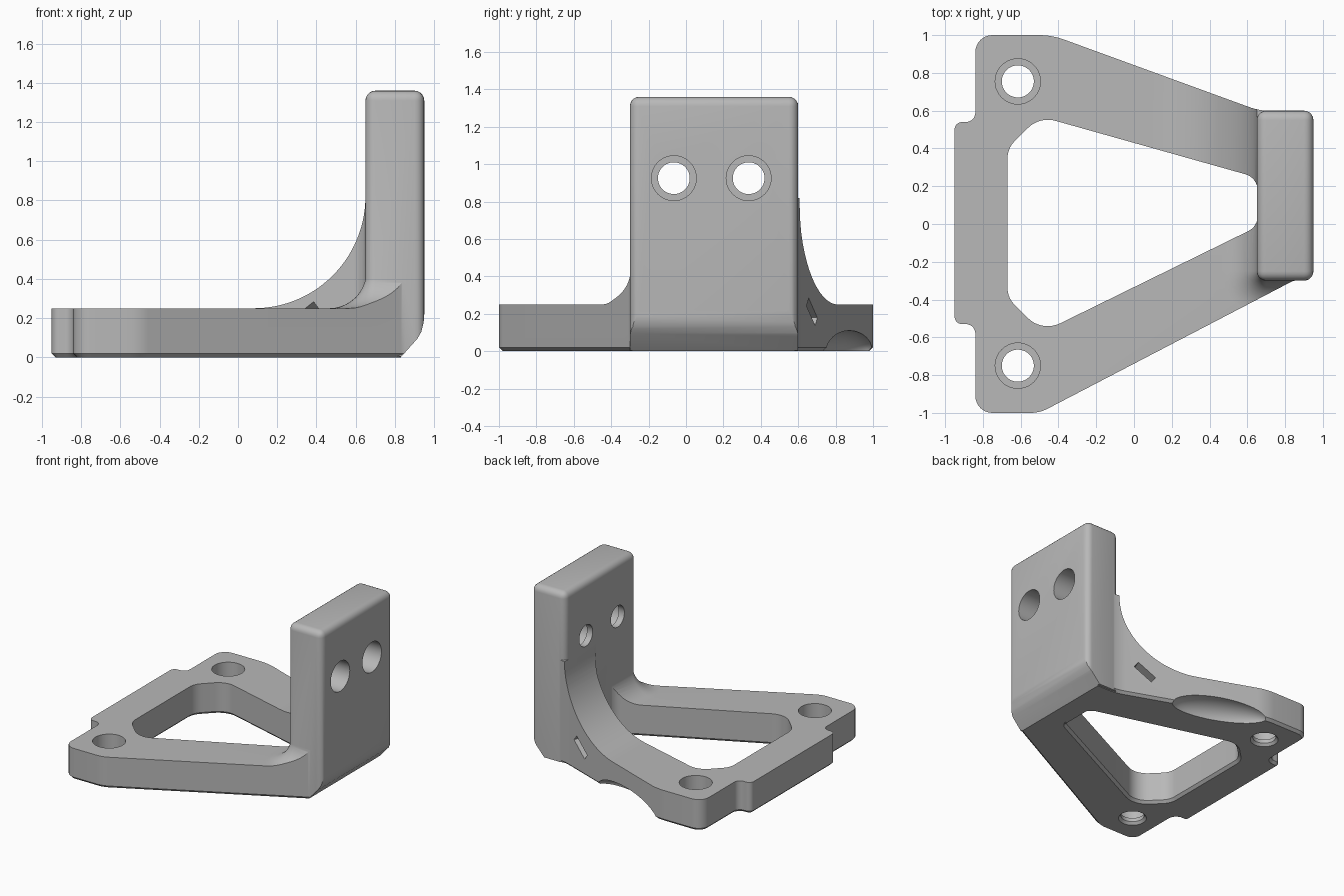
import bpy, bmesh, math
from mathutils import Matrix, Vector

if "Cube" in bpy.data.objects:
    bpy.data.objects.remove(bpy.data.objects["Cube"], do_unlink=True)

grey = bpy.data.materials.new("plain grey")
grey.use_nodes = True
grey.diffuse_color = (0.48, 0.48, 0.48, 1)
grey.node_tree.nodes["Principled BSDF"].inputs["Base Color"].default_value = (0.48, 0.48, 0.48, 1)


def finish(name, bm, matrix=Matrix()):
    bmesh.ops.recalc_face_normals(bm, faces=bm.faces[:])
    bm.transform(matrix)
    mesh = bpy.data.meshes.new(name)
    bm.to_mesh(mesh)
    bm.free()
    mesh.materials.append(grey)
    obj = bpy.data.objects.new(name, mesh)
    bpy.context.collection.objects.link(obj)
    return obj


def round_poly(corners, steps=8):
    """Outline through (x, y, radius) corners, each rounded with an arc."""
    pts = []
    for i, (x, y, r) in enumerate(corners):
        p = Vector((x, y))
        a = (Vector(corners[i - 1][:2]) - p).normalized()
        b = (Vector(corners[(i + 1) % len(corners)][:2]) - p).normalized()
        half = a.angle(b) / 2
        centre = p + (a + b).normalized() * r / math.sin(half)
        start = p + a * r / math.tan(half) - centre
        end = p + b * r / math.tan(half) - centre
        sweep = math.atan2(start.cross(end), start.dot(end))
        for k in range(steps + 1):
            pts.append(centre + Matrix.Rotation(sweep * k / steps, 2) @ start)
    return pts


def loft(name, rings, matrix=Matrix()):
    """Closed solid through (outline, height) rings."""
    bm = bmesh.new()
    loops = [[bm.verts.new((p[0], p[1], z)) for p in pts] for pts, z in rings]
    n = len(loops[0])
    for lo, hi in zip(loops, loops[1:]):
        for i in range(n):
            bm.faces.new((lo[i], lo[(i + 1) % n], hi[(i + 1) % n], hi[i]))
    bm.faces.new(loops[0][::-1])
    bm.faces.new(loops[-1])
    return finish(name, bm, matrix)


def prism(name, pts, z0, z1, matrix=Matrix()):
    return loft(name, [(pts, z0), (pts, z1)], matrix)


def box(name, lo, hi):
    return prism(name, [(lo[0], lo[1]), (hi[0], lo[1]), (hi[0], hi[1]), (lo[0], hi[1])], lo[2], hi[2])


def combine(obj, other, operation):
    mod = obj.modifiers.new("combine", "BOOLEAN")
    mod.operation, mod.solver, mod.object = operation, "EXACT", other
    bpy.context.view_layer.objects.active = obj
    bpy.ops.object.modifier_apply(modifier=mod.name)
    bpy.data.objects.remove(other, do_unlink=True)


def bevel(obj, test, offset, segments):
    bm = bmesh.new()
    bm.from_mesh(obj.data)
    edges = [e for e in bm.edges if test(e)]
    bmesh.ops.bevel(bm, geom=edges, offset=offset, segments=segments, profile=0.5, affect="EDGES")
    bm.to_mesh(obj.data)
    bm.free()


def fillet(r, steps=20):
    """Concave quarter arc as (distance from wall, height above floor)."""
    angles = [math.pi / 2 * k / steps for k in range(steps + 1)]
    return [(r - r * math.sin(t), r - r * math.cos(t)) for t in angles]


def stepped_hole(profile, matrix):
    ring = [(math.cos(math.tau * k / 40), math.sin(math.tau * k / 40)) for k in range(40)]
    return loft("hole_cutter", [([(x * r, y * r) for x, y in ring], z) for r, z in profile], matrix)


TOP = 0.25
WALL = 0.65
SIDE = Matrix.Rotation(math.pi / 2, 4, "X")  # drawn (x, z), extruded along -y

# Base footprint with the triangular window
footprint = round_poly([
    (-.84, -1, .09), (-.5, -1, .2), (.85, -.297, .1), (.945, -.297, .05),
    (.945, .597, .05), (.67, .597, .4), (-.435, 1, .4), (-.84, 1, .09),
    (-.84, .54, .05), (-.95, .54, .04), (-.95, -.53, .04), (-.84, -.53, .05)])
window = round_poly([
    (-.67, .4, .13), (-.67, -.39, .13), (-.487, -.573, .15),
    (.655, -.013, .09), (.655, .245, .09), (-.5, .57, .15)])
bracket = prism("bracket", footprint, 0, 1.3)
combine(bracket, prism("window_cutter", window, -.1, 1.5), "DIFFERENCE")
bevel(bracket, lambda e: all(abs(v.co.z) < 1e-4 for v in e.verts)
      and len(e.link_faces) == 2 and e.calc_face_angle(0) > 0.5, 0.02, 1)

# Height envelope: flat slab, large gusset on one arm, small fillet round the upright
envelope = box("envelope", (-1.2, -1.2, -.2), (1.2, 1.2, TOP))
arc = fillet(0.57, 28)
side = [(WALL - d, TOP + h) for d, h in arc]
side += [(.75, side[-1][1]), (.75, .15), (side[0][0], .15)]
combine(envelope, prism("gusset", side, -1.1, -.1, SIDE), "UNION")


def wall_ring(d):
    return round_poly([(WALL - d, -.3 - d, .05 + d), (.95 + d, -.3 - d, .05 + d),
                       (.95 + d, .6 + d, .05 + d), (WALL - d, .6 + d, .05 + d)])


arc = fillet(0.19, 10)
rings = [(wall_ring(arc[0][0] - .005), .1)]
rings += [(wall_ring(d - .005), TOP + h) for d, h in arc]
combine(envelope, loft("wall_fillet", rings), "UNION")
combine(bracket, envelope, "INTERSECT")

# Upright wall with softened edges
upright = box("upright", (WALL, -.3, .004), (.95, .6, 1.36))
bevel(upright, lambda e: max(v.co.z for v in e.verts) > 1, 0.05, 5)
combine(bracket, upright, "UNION")

# Sloped heel under the upright
heel = [(.82, -.01), (.83, 0), (.915, .095), (.935, .13), (.947, .18), (.951, .23), (1.2, .23), (1.2, -.01)]
combine(bracket, prism("heel_cutter", heel, -1, 1, SIDE), "DIFFERENCE")

# Counterbored screw holes in the base and the upright
for y in (-.75, .755):
    profile = [(.107, -.005), (.085, .02), (.085, .05), (.12, .05), (.12, .4)]
    combine(bracket, stepped_hole(profile, Matrix.Translation((-.615, y, 0))), "DIFFERENCE")
for y in (-.065, .335):
    profile = [(.085, -.1), (.085, .05), (.12, .05), (.12, .5)]
    place = Matrix.Translation((WALL, y, .925)) @ Matrix.Rotation(math.pi / 2, 4, "Y")
    combine(bracket, stepped_hole(profile, place), "DIFFERENCE")

# Tie slot through the gusseted arm
along_arm = Matrix.Rotation(math.radians(-20), 4, "Z")
slot = box("slot_cutter", (-.085, -.5, -.027), (.085, .5, .027))
slot.data.transform(Matrix.Translation((.46, .673, .21)) @ along_arm
                    @ Matrix.Rotation(math.radians(-38), 4, "Y"))
combine(bracket, slot, "DIFFERENCE")

# Scoop under the outer edge of the same arm
bm = bmesh.new()
bmesh.ops.create_uvsphere(bm, u_segments=40, v_segments=20, radius=1)
scoop = finish("scoop_cutter", bm, Matrix.Translation((-.09, .875, -.01))
               @ along_arm @ Matrix.Diagonal((.37, .15, .12, 1)))
combine(bracket, scoop, "DIFFERENCE")

bpy.ops.object.select_all(action="DESELECT")
bracket.select_set(True)
bpy.context.view_layer.objects.active = bracket
bpy.ops.object.shade_smooth_by_angle(angle=math.radians(28))
